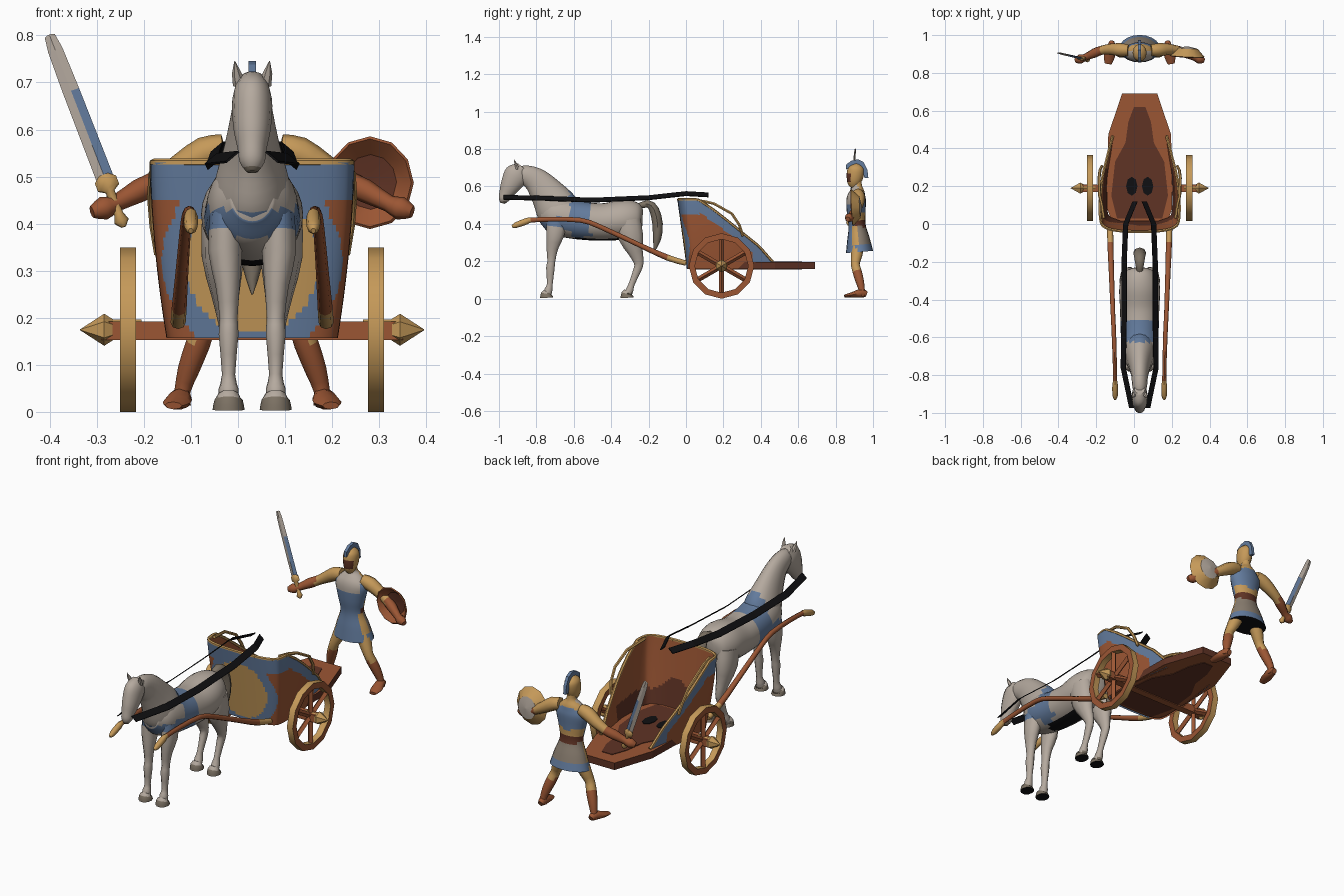
import bpy, bmesh, math
from mathutils import Vector as V

if "Cube" in bpy.data.objects:
    bpy.data.objects.remove(bpy.data.objects["Cube"])

X0 = 0.03  # symmetry plane of the whole group
PALETTE = {
    "brown wood": (.33, .093, .034), "dark brown": (.115, .033, .018),
    "brass": (.56, .32, .10), "blue cloth": (.125, .20, .34),
    "pale grey": (.46, .40, .345), "warm grey": (.25, .205, .16), "taupe": (.20, .165, .125),
    "black leather": (.005, .005, .006)}
MATS = {}
for k, c in PALETTE.items():
    MATS[k] = bpy.data.materials.new(k)
    MATS[k].diffuse_color = (*c, 1)


def finish(name, bm, color, smooth=0, recalc=True):
    """Turn a bmesh into an object; color is a name or a rule on faces."""
    if recalc:
        bmesh.ops.recalc_face_normals(bm, faces=bm.faces)
    bm.normal_update()
    me = bpy.data.meshes.new(name)
    slots = []
    for f in bm.faces:
        c = color(f.calc_center_median(), f.normal) if callable(color) else color
        if c not in slots:
            slots.append(c)
            me.materials.append(MATS[c])
        f.material_index = slots.index(c)
    bm.to_mesh(me)
    bm.free()
    ob = bpy.data.objects.new(name, me)
    bpy.context.collection.objects.link(ob)
    if smooth:
        bpy.ops.object.select_all(action='DESELECT')
        ob.select_set(True)
        bpy.context.view_layer.objects.active = ob
        bpy.ops.object.shade_smooth_by_angle(angle=math.radians(smooth))
    return ob


def resample(rows, sub):
    """Catmull-Rom interpolation of equal-length rows."""
    rows = [tuple(r) for r in rows]
    if sub < 2:
        return rows
    p = [rows[0]] + rows + [rows[-1]]
    out = []
    for i in range(len(rows) - 1):
        for j in range(sub):
            t = j / sub
            out.append(tuple(.5 * (2*b + (c-a)*t + (2*a-5*b+4*c-d)*t*t + (3*b-a-3*c+d)*t**3)
                             for a, b, c, d in zip(*p[i:i+4])))
    return out + [rows[-1]]


def loft(name, rows, color, n=12, sub=1, side=(1, 0, 0), tan=None, smooth=50):
    """Skin elliptical rings (x, y, z, half width, half height) along a path."""
    rows = resample(rows, sub)
    bm, rings = bmesh.new(), []
    pts = [V(r[:3]) for r in rows]
    for i, r in enumerate(rows):
        t = V(tan) if tan else pts[min(i+1, len(pts)-1)] - pts[max(i-1, 0)]
        t.normalize()
        s = V(side)
        s = (s - t * s.dot(t)).normalized()
        u = t.cross(s)
        rings.append([bm.verts.new(pts[i] + s*max(r[3], .001)*math.cos(2*math.pi*k/n)
                                   + u*max(r[4], .001)*math.sin(2*math.pi*k/n)) for k in range(n)])
    for a, b in zip(rings, rings[1:]):
        for k in range(n):
            bm.faces.new((a[k], a[(k+1) % n], b[(k+1) % n], b[k]))
    bm.faces.new(rings[0])
    bm.faces.new(rings[-1])
    return finish(name, bm, color, smooth)


def prism(name, outline, vec, color):
    bm = bmesh.new()
    f = bm.faces.new([bm.verts.new(p) for p in outline])
    g = bmesh.ops.extrude_face_region(bm, geom=[f])["geom"]
    bmesh.ops.translate(bm, vec=vec, verts=[v for v in g if isinstance(v, bmesh.types.BMVert)])
    return finish(name, bm, color)


def plan(half, z):
    return [(X0 + x, y, z) for x, y in half] + [(X0 - x, y, z) for x, y in reversed(half)]


# --- chariot floor with worn patches above and below
prism("chariot_floor", plan([(.10, .016), (.155, .035), (.172, .08), (.172, .25), (.166, .475), (.093, .69)], .16),
      (0, 0, .037), lambda c, n: "brown wood" if abs(n.z) > .5 else "dark brown")
for z in (.197, .157):
    prism("floor_worn_patch", plan([(.12, .03), (.15, .15), (.13, .33), (.075, .43), (.06, .54), (.03, .62)], z),
          (0, 0, .003), "dark brown")
for s in (-1, 1):
    prism("floor_dark_spot", [(X0 + s*(.042 + .03*math.cos(a*math.pi/4)), .2 + .05*math.sin(a*math.pi/4), .2)
                              for a in range(8)], (0, 0, .003), "black leather")

# --- chariot wall: U-shaped panel whose height drops to the rear
HEIGHT = [(-.06, .53), (.06, .53), (.14, .475), (.29, .36), (.39, .28), (.46, .20)]
HALF = [(.0, -.047), (.12, -.042), (.19, -.022), (.213, .02), (.215, .14), (.205, .26), (.185, .37), (.168, .465)]
PATH = resample([(-x, y) for x, y in HALF[:0:-1]] + HALF, 7)


def height(y):
    for (a, h), (b, k) in zip(HEIGHT, HEIGHT[1:]):
        if y <= b:
            return h + (k - h) * (y - a) / (b - a)
    return .2


def wall_point(x, y, z, inset=0):
    t, w = (z - .155) / .38, max(0, 1 - y / .3)
    bulge = 1 - .16*(1-t)**1.4 + .06*t*(1-t)
    return V((X0 + x * bulge * (1 - inset*5), y + w * (.045*(1-t) + inset), z))


def outer_paint(c, n):
    r = math.hypot((c.x - X0) / .145, (c.z - .32) / .15) + max(0, c.y - .03) * 5
    top = height(c.y - .02) - c.z
    if r < 1 and top > .06:
        return "brass"
    if r < 1.32 or top < .075 or c.y > .36:
        return "blue cloth"
    return "brown wood"


def inner_paint(c, n):
    return "dark brown" if c.z < .31 + .04*math.sin(c.x*25) and c.y < .3 else "brown wood"


for name, inset, paint in (("chariot_wall_outside", 0, outer_paint), ("chariot_wall_inside", .01, inner_paint)):
    bm, N = bmesh.new(), 28
    cols = [[bm.verts.new(wall_point(x, y, .158 + (height(y) - .158)*j/N, inset)) for j in range(N+1)] for x, y in PATH]
    for a, b in zip(cols, cols[1:]):
        for j in range(N):
            q = (a[j], b[j], b[j+1], a[j+1])
            bm.faces.new(q if inset == 0 else q[::-1])
    finish(name, bm, paint, 40, recalc=False)
loft("wall_rim", [(*wall_point(x, y, height(y), .005), .008, .008) for x, y in PATH], "brass", 6, side=(0, 0, 1))

# --- running gear
loft("axle", [(X0-.32, .19, .173, .028, .028), (X0+.32, .19, .173, .028, .028)], "brown wood", 4,
     side=(0, .7071, .7071), smooth=0)
for s in (-1, 1):
    # handrail standing off the wall
    loft("handrail", [(X0+s*x, y, z, .008, .008) for x, y, z in
         ((.19, .03, .53), (.2, .10, .52), (.212, .15, .508), (.215, .245, .455), (.21, .285, .395), (.2, .305, .335))],
         "brass", 6)
    # wheel rim, spokes and pointed hub
    bm, xc, w = bmesh.new(), X0 + s*.263, .017
    rings = []
    for r, dx in ((.175, -w), (.175, w), (.143, w), (.143, -w)):
        rings.append([bm.verts.new((xc+dx, .19 + r*math.cos(k*math.pi/6), .175 + r*math.sin(k*math.pi/6))) for k in range(12)])
    for i in range(4):
        a, b = rings[i], rings[(i+1) % 4]
        for k in range(12):
            bm.faces.new((a[k], a[(k+1) % 12], b[(k+1) % 12], b[k]))
    finish("wheel_rim", bm, lambda c, n: "brown wood" if abs(n.x) > .5 else "brass", 40)
    for k in range(3):
        a = math.radians(30 + 60*k)
        d = V((0, math.cos(a), math.sin(a))) * .15
        c = V((xc, .19, .175))
        loft("spoke_pair", [(*(c-d), .014, .014), (*(c+d), .014, .014)], "brown wood", 4, smooth=0)
    loft("hub", [(X0+s*x, .19, .175, r, r) for x, r in ((.235, .022), (.295, .022), (.314, .034), (.365, .001))],
         "brass", 6, side=(0, 0, 1), smooth=0)
    # shaft with pointed brass ends
    loft("shaft", [(X0+s*x, y, z, r, q) for x, y, z, r, q in
         ((.157, .0, .19, .016, .014), (.155, -.1, .22, .016, .016), (.15, -.245, .285, .014, .013),
          (.142, -.46, .385, .012, .013), (.137, -.565, .42, .012, .013), (.132, -.72, .425, .011, .013),
          (.13, -.83, .42, .011, .013), (.13, -.85, .415, .015, .017), (.13, -.91, .393, .014, .015),
          (.13, -.93, .385, .005, .006))],
         lambda c, n: "brass" if c.y < -.83 or c.y > -.1 else "brown wood", 8, 2)
    # rein: flat strap sloping outwards
    bm, prev = bmesh.new(), None
    for x, y, z in ((.03, -.975, .555), (.075, -.76, .55), (.07, -.5, .54), (.07, -.2, .553), (.062, 0, .575), (.012, .12, .568)):
        cur = [bm.verts.new((X0+s*(x+o), y, z-h)) for o, h in ((0, 0), (.026, .022), (.024, .026), (-.002, .004))]
        if prev:
            for k in range(4):
                bm.faces.new((prev[k], prev[(k+1) % 4], cur[(k+1) % 4], cur[k]))
        else:
            bm.faces.new(cur)
        prev = cur
    bm.faces.new(prev)
    finish("rein", bm, "black leather")


# --- horse
def coat(c, n):
    if c.z < .03:
        return "black leather" if n.z < -.8 else "taupe"
    if -.62 < c.y < -.51 and c.z > .33 or c.y < -.6 and .37 < c.z < .432:
        return "blue cloth"
    if c.z < .325 and n.z < -.88 and -.62 < c.y < -.3:
        return "black leather"
    return "pale grey"


loft("horse_body", [(X0, *r) for r in
     ((-.232, .43, .03, .04), (-.255, .43, .08, .085), (-.33, .423, .107, .105), (-.45, .41, .104, .10),
      (-.58, .42, .10, .102), (-.67, .44, .095, .105), (-.73, .45, .08, .09), (-.775, .455, .045, .05))], coat, 28, 6)
loft("horse_neck", [(X0, *r) for r in
     ((-.65, .42, .085, .10), (-.69, .485, .08, .115), (-.74, .56, .06, .093), (-.80, .63, .045, .07),
      (-.865, .665, .038, .05), (-.90, .67, .025, .03))], coat, 16, 4)
loft("horse_head", [(X0, *r) for r in
     ((-.875, .705, .028, .03), (-.905, .665, .042, .066), (-.94, .605, .04, .054), (-.963, .56, .031, .038),
      (-.975, .53, .026, .028), (-.98, .51, .012, .012))],
     lambda c, n: "taupe" if c.z < .52 else "pale grey", 14, 4)
loft("horse_tail", [(X0, *r) for r in
     ((-.26, .49, .015, .015), (-.205, .508, .024, .02), (-.17, .475, .03, .026), (-.152, .40, .034, .028),
      (-.155, .32, .024, .022), (-.17, .25, .002, .002))], "taupe", 8, 2)
for s in (-1, 1):
    loft("horse_ear", [(X0+s*.027, -.90, .695, .014, .012), (X0+s*.033, -.91, .72, .01, .008),
                       (X0+s*.037, -.92, .745, .001, .001)], "pale grey", 6)
    loft("horse_front_leg", [(X0+s*x, y, z, a, b) for x, y, z, a, b in
         ((.055, -.69, .42, .035, .06), (.057, -.70, .34, .036, .05), (.052, -.715, .27, .026, .033),
          (.05, -.72, .20, .019, .022), (.05, -.725, .165, .021, .024), (.05, -.728, .08, .014, .016),
          (.05, -.735, .05, .021, .022), (.05, -.738, .034, .021, .023), (.05, -.745, .026, .03, .032),
          (.05, -.745, .005, .034, .037))], coat, 10, 2)
    loft("horse_hind_leg", [(X0+s*x, y, z, a, b) for x, y, z, a, b in
         ((.06, -.31, .42, .046, .07), (.062, -.295, .33, .045, .07), (.057, -.27, .25, .03, .042),
          (.052, -.252, .19, .02, .027), (.05, -.262, .15, .018, .022), (.05, -.29, .08, .014, .017),
          (.05, -.30, .05, .021, .021), (.05, -.307, .034, .021, .023), (.05, -.315, .026, .03, .032),
          (.05, -.315, .005, .034, .037))], coat, 10, 2)


# --- warrior
def armour(c, n):
    front = n.y < .1
    if n.z < -.9:
        return "black leather"
    if c.z > .5:
        return "pale grey" if front and abs(c.x - X0) < .07 else "blue cloth" if c.z < .565 else "brass"
    if c.z > .42:
        return "blue cloth" if front or c.z > .455 else "brass"
    if c.z > .385:
        return "blue cloth" if n.y < -.4 else "dark brown"
    if front:
        return "brass" if abs(n.x) > .75 and c.z > .29 else "blue cloth"
    return "warm grey" if c.z > .29 else "blue cloth"


loft("tunic", [(X0, *r) for r in
     ((.928, .25, .108, .073), (.922, .32, .086, .06), (.915, .39, .062, .046), (.91, .46, .074, .05),
      (.91, .53, .088, .052), (.915, .572, .06, .04), (.915, .60, .026, .027), (.912, .63, .024, .026))], armour, 20, 5)
loft("helmeted_head", [(X0, *r) for r in
     ((.905, .60, .018, .025), (.90, .625, .031, .038), (.905, .665, .037, .046), (.91, .70, .033, .041),
      (.912, .722, .008, .012))],
     lambda c, n: "dark brown" if n.y < -.4 and .63 < c.z < .665 else "brass", 12, 3)
prism("helmet_crest", [(X0-.008, y, z) for y, z in
      ((.855, .69), (.857, .718), (.885, .738), (.92, .745), (.95, .73), (.97, .69), (.975, .645),
       (.955, .645), (.945, .68), (.92, .705), (.88, .705))], (.016, 0, 0), "blue cloth")
for s in (-1, 1):
    loft("arm", [(X0+s*x, y, z, a, a) for x, y, z, a in
         ((.06, .92, .56, .03), (.10, .922, .55, .035), (.15, .925, .52, .03), (.20, .92, .49, .024),
          (.24, .905, .47, .025), (.29, .882, .443, .018), (.315, .873, .433, .025), (.34, .865, .425, .013))],
         lambda c, n: "brown wood" if abs(c.x - X0) > .205 else "brass", 8, 2, side=(0, 1, 0))
    loft("leg", [(X0+s*x, y, z, a, a) for x, y, z, a in
         ((.05, .92, .30, .038), (.08, .912, .23, .031), (.1, .905, .185, .024), (.115, .915, .145, .026),
          (.135, .93, .09, .023), (.148, .94, .045, .017), (.15, .94, .015, .02))],
         lambda c, n: "brown wood" if c.z < .15 else "brass", 10, 2)
    loft("foot", [(X0+s*x, y, z, a, b) for x, y, z, a, b in
         ((.148, .965, .022, .014, .015), (.15, .94, .03, .022, .024), (.16, .89, .021, .03, .015),
          (.167, .848, .014, .018, .008))], "brown wood", 8, 2)

# --- round domed shield: hollow side to the front, domed side to the back
C, D = V((.28, .885, .487)), V((.05, 1, .05)).normalized()
SHIELD = ((.042, .001), (.034, .055), (0, .088), (.004, .093), (.045, .055), (.056, .001))
loft("shield", [(*(C + D*h), r, r*1.06) for h, r in SHIELD],
     lambda c, n: ("pale grey" if (c - C).dot(D) > .047 else "brass") if n.dot(D) > 0
     else "dark brown" if (c - C).dot(D) > .03 else "brown wood", 12, tan=D, smooth=30)

# --- sword
A, B = V((-.247, .87, .405)), V((-.40, .905, .80))
T = (B - A).normalized()
S = V((0, 1, 0)).cross(T)
loft("sword_blade", [(*A.lerp(B, t), w, h) for t, w, h in ((.2, .019, .006), (.92, .016, .005), (1, .001, .001))],
     lambda c, n: "blue cloth" if n.dot(V((1, 0, .39))) > 0 and c.z < .68 else "pale grey", 4, 3, side=S, smooth=0)
loft("sword_hilt", [(*A.lerp(B, t), w, h) for t, w, h in
     ((-.03, .005, .005), (0, .016, .014), (.04, .01, .01), (.16, .01, .01), (.18, .024, .012), (.225, .024, .012), (.25, .012, .009))],
     "brass", 8, side=S)

for m in bpy.data.materials:
    if m.users and not m.is_grease_pencil:
        m.use_nodes = True
        m.node_tree.nodes["Principled BSDF"].inputs["Base Color"].default_value = m.diffuse_color
